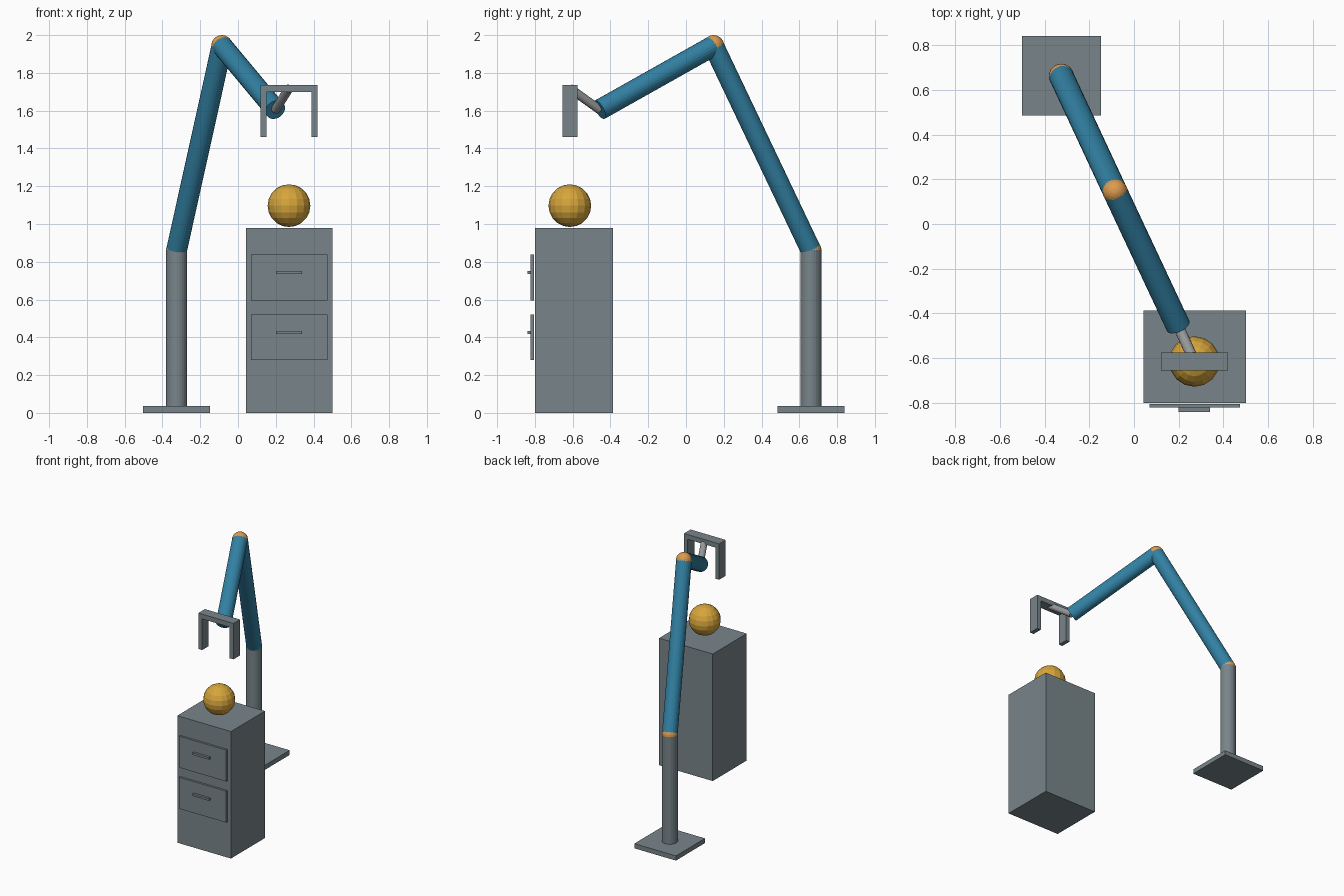
import bpy
from mathutils import Vector

if "Cube" in bpy.data.objects:
    bpy.data.objects.remove(bpy.data.objects["Cube"])


def material(name, rgb):
    m = bpy.data.materials.new(name)
    m.diffuse_color = (*rgb, 1)
    m.use_nodes = True
    m.node_tree.nodes["Principled BSDF"].inputs["Base Color"].default_value = m.diffuse_color
    return m


GREY = material("steel grey", (0.19, 0.235, 0.255))
LIGHT = material("light grey", (0.30, 0.31, 0.315))
BLUE = material("arm blue", (0.032, 0.22, 0.37))
ORANGE = material("joint orange", (0.72, 0.33, 0.08))
GOLD = material("ball gold", (0.68, 0.38, 0.045))


def finish(name, mat):
    ob = bpy.context.object
    ob.name = name
    ob.data.materials.append(mat)
    return ob


def box(name, mat, x, y, z):
    """Box from (min, max) ranges on each axis."""
    bpy.ops.mesh.primitive_cube_add(size=1, location=[sum(r) / 2 for r in (x, y, z)])
    ob = finish(name, mat)
    ob.scale = [r[1] - r[0] for r in (x, y, z)]
    return ob


def rod(name, mat, a, b, r, sides=24):
    """Cylinder running from point a to point b."""
    a, b = Vector(a), Vector(b)
    d = b - a
    bpy.ops.mesh.primitive_cylinder_add(
        vertices=sides, radius=r, depth=d.length, location=(a + b) / 2,
        rotation=d.to_track_quat('Z', 'Y').to_euler())
    return finish(name, mat)


def ball(name, mat, loc, r, seg=16, rings=10):
    bpy.ops.mesh.primitive_uv_sphere_add(segments=seg, ring_count=rings, radius=r, location=loc)
    return finish(name, mat)


SHOULDER = (-0.325, 0.661, 0.862)
ELBOW = (-0.085, 0.146, 1.944)
WRIST = (0.198, -0.457, 1.605)
GRIP = (0.27, -0.615, 1.718)

# Stand
box("base_plate", GREY, (-0.502, -0.147), (0.485, 0.84), (0, 0.036))
rod("post", GREY, (SHOULDER[0], SHOULDER[1], 0.03), SHOULDER, 0.056)

# Arm and its joints
ball("shoulder_joint", ORANGE, SHOULDER, 0.056, 24, 12)
rod("upper_arm", BLUE, SHOULDER, ELBOW, 0.055)
ball("elbow_joint", ORANGE, ELBOW, 0.056, 24, 12)
rod("forearm", BLUE, ELBOW, WRIST, 0.055)
rod("wrist_rod", LIGHT, WRIST, GRIP, 0.024, 16)

# Gripper
GY = (-0.655, -0.575)
box("gripper_bar", GREY, (0.12, 0.42), GY, (1.70, 1.737))
for side, x in (("left", 0.12), ("right", 0.388)):
    box(side + "_finger", GREY, (x, x + 0.032), GY, (1.46, 1.70))

# Cabinet with two drawers
box("cabinet", GREY, (0.042, 0.50), (-0.80, -0.386), (0, 0.98))
for place, z in (("lower", 0.40), ("upper", 0.717)):
    box(place + "_drawer", GREY, (0.07, 0.474), (-0.822, -0.806), (z - 0.121, z + 0.121))
    box(place + "_handle", GREY, (0.20, 0.34), (-0.84, -0.822), (z + 0.018, z + 0.034))

# Ball on the cabinet
ball("ball", GOLD, (0.27, -0.615, 1.097), 0.113)
